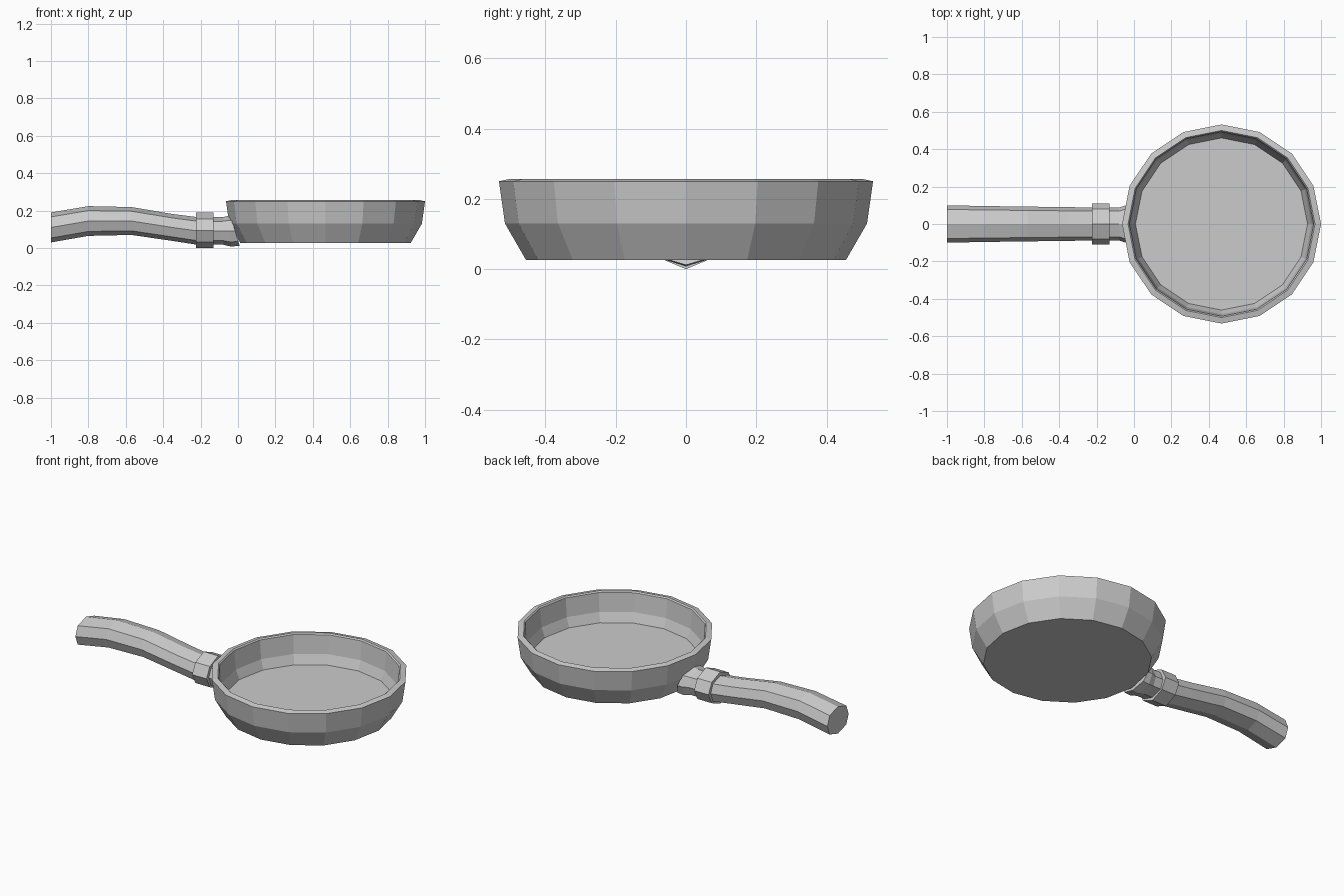
import bpy, bmesh, math

cube = bpy.data.objects.get("Cube")
if cube:
    bpy.data.objects.remove(cube)

grey = bpy.data.materials.new("light_grey_metal")
grey.use_nodes = True
colour = (0.6, 0.6, 0.6, 1)
grey.diffuse_color = colour
grey.node_tree.nodes["Principled BSDF"].inputs["Base Color"].default_value = colour


def loft(name, rings):
    """Skin a list of equal-sized point rings and cap both ends."""
    bm = bmesh.new()
    loops = [[bm.verts.new(p) for p in ring] for ring in rings]
    n = len(loops[0])
    for a, b in zip(loops, loops[1:]):
        for i in range(n):
            j = (i + 1) % n
            bm.faces.new((a[i], a[j], b[j], b[i]))
    bm.faces.new(loops[0])
    bm.faces.new(loops[-1])
    bmesh.ops.recalc_face_normals(bm, faces=bm.faces)
    mesh = bpy.data.meshes.new(name)
    bm.to_mesh(mesh)
    bm.free()
    mesh.materials.append(grey)
    obj = bpy.data.objects.new(name, mesh)
    bpy.context.collection.objects.link(obj)
    return obj


def disc_ring(radius, z, sides=16, centre=0.468):
    steps = [2 * math.pi * i / sides for i in range(sides)]
    return [(centre + radius * math.cos(a), radius * math.sin(a), z) for a in steps]


def grip_ring(x, bottom, top, half_width, slant=0.0, flat=0.78):
    """Eight-sided section across x, with a corner at top and bottom."""
    mid, half = (top + bottom) / 2, (top - bottom) / 2
    ring = []
    for i in range(8):
        a = i * math.pi / 4
        k = flat / math.cos(math.pi / 4) if i % 2 else 1
        dz = half * math.sin(a) * (0.9 * k if i % 2 else 1)
        ring.append((x - slant * dz, half_width * math.cos(a) * k, mid + dz))
    return ring


# Pan: outer wall from the base up, over the rim, down to the inner floor
pan_profile = [(0.455, 0.026), (0.515, 0.13), (0.532, 0.25), (0.5, 0.257),
               (0.493, 0.25), (0.482, 0.14), (0.46, 0.085)]
loft("pan_bowl", [disc_ring(r, z) for r, z in pan_profile])

# Handle grip, gently arched
grip = [(-1.0, 0.03, 0.19, 0.1), (-0.8, 0.065, 0.224, 0.096),
        (-0.57, 0.07, 0.219, 0.093), (-0.35, 0.038, 0.182, 0.09),
        (-0.2, 0.015, 0.163, 0.088)]
loft("handle_grip", [grip_ring(*s) for s in grip])

# Collar between the grip and the neck
loft("handle_collar", [grip_ring(x, 0.0, 0.19, 0.11, flat=0.72) for x in (-0.225, -0.13)])

# Neck flaring out to meet the bowl
neck = [(-0.15, 0.018, 0.165, 0.088, 0), (-0.08, 0.018, 0.165, 0.088, 0),
        (-0.045, 0.008, 0.172, 0.1, 0.1), (-0.015, 0.012, 0.17, 0.102, 0.3)]
loft("handle_neck", [grip_ring(*s) for s in neck])
